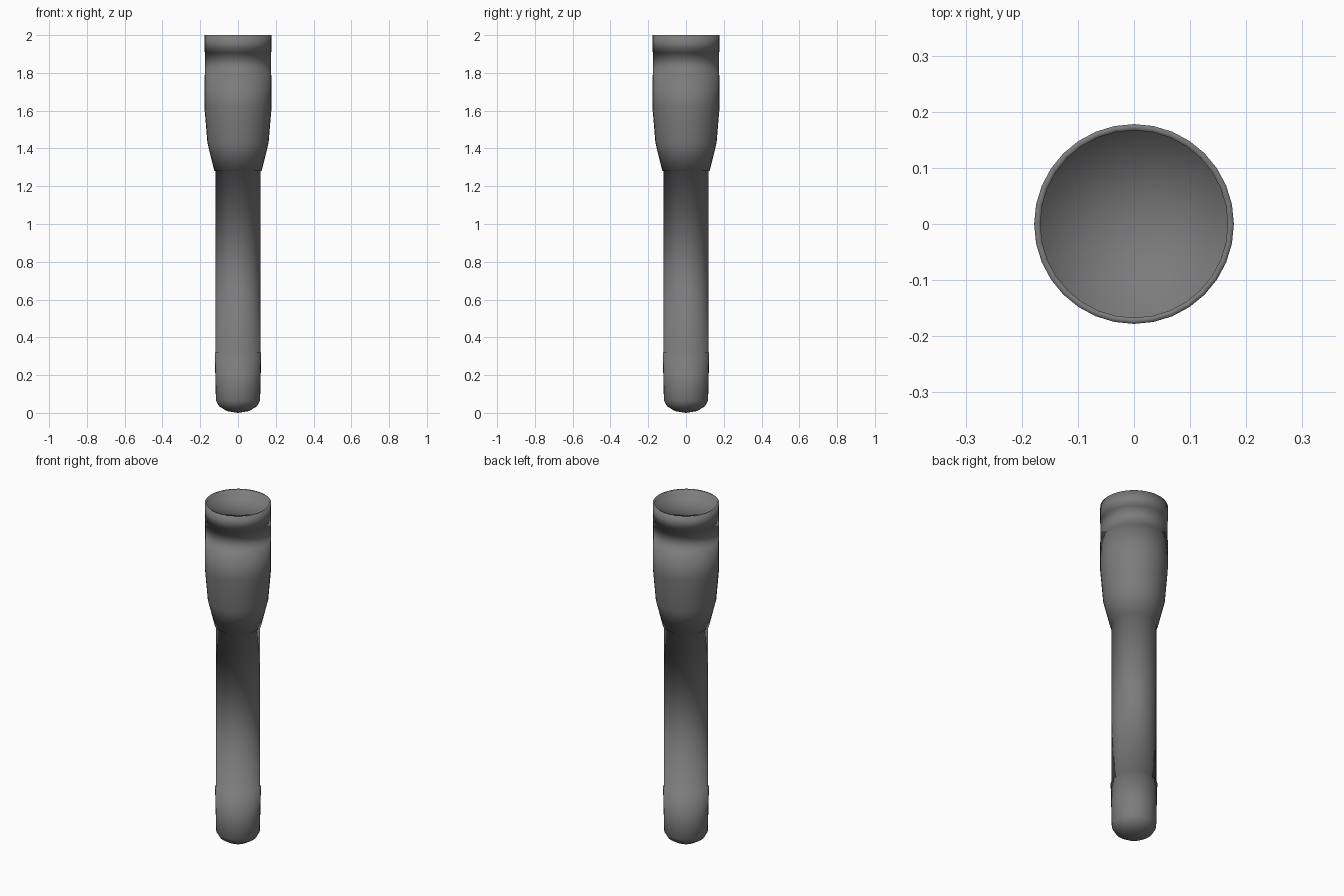
import bpy, bmesh, math

if "Cube" in bpy.data.objects:
    bpy.data.objects.remove(bpy.data.objects["Cube"])

SIDES = 32


def lathe(name, profile, material):
    """Spin a (radius, z) profile around the z axis."""
    bm = bmesh.new()
    verts = [bm.verts.new((r, 0, z)) for r, z in profile]
    edges = [bm.edges.new(pair) for pair in zip(verts, verts[1:])]
    bmesh.ops.spin(bm, geom=verts + edges, cent=(0, 0, 0), axis=(0, 0, 1),
                   angle=2 * math.pi, steps=SIDES, use_merge=False)
    bmesh.ops.remove_doubles(bm, verts=bm.verts, dist=0.0002)
    bmesh.ops.recalc_face_normals(bm, faces=bm.faces)
    for f in bm.faces:
        f.smooth = True
    mesh = bpy.data.meshes.new(name)
    bm.to_mesh(mesh)
    bm.free()
    mesh.materials.append(material)
    obj = bpy.data.objects.new(name, mesh)
    bpy.context.collection.objects.link(obj)
    return obj


dark_grey = bpy.data.materials.new("dark_grey")
dark_grey.diffuse_color = (0.2, 0.2, 0.2, 1)
dark_grey.use_nodes = True
dark_grey.node_tree.nodes["Principled BSDF"].inputs["Base Color"].default_value = dark_grey.diffuse_color

# rounded, slightly tapered tail cap
tail = [(0, 0), (0.06, 0.01), (0.1, 0.035), (0.117, 0.065),
        (0.123, 0.32), (0.119, 0.32)]
# straight grip, then a flared head with a shallow groove under the bezel
head = [(0.119, 1.28), (0.125, 1.28), (0.162, 1.43), (0.178, 1.62),
        (0.178, 1.79), (0.176, 1.79), (0.176, 1.91), (0.178, 1.91), (0.178, 2.0)]
# thin rim and shallow recessed lens
lens = [(0.167, 2.0), (0.167, 1.97), (0, 1.97)]

lathe("flashlight_body", tail + head + lens, dark_grey)
